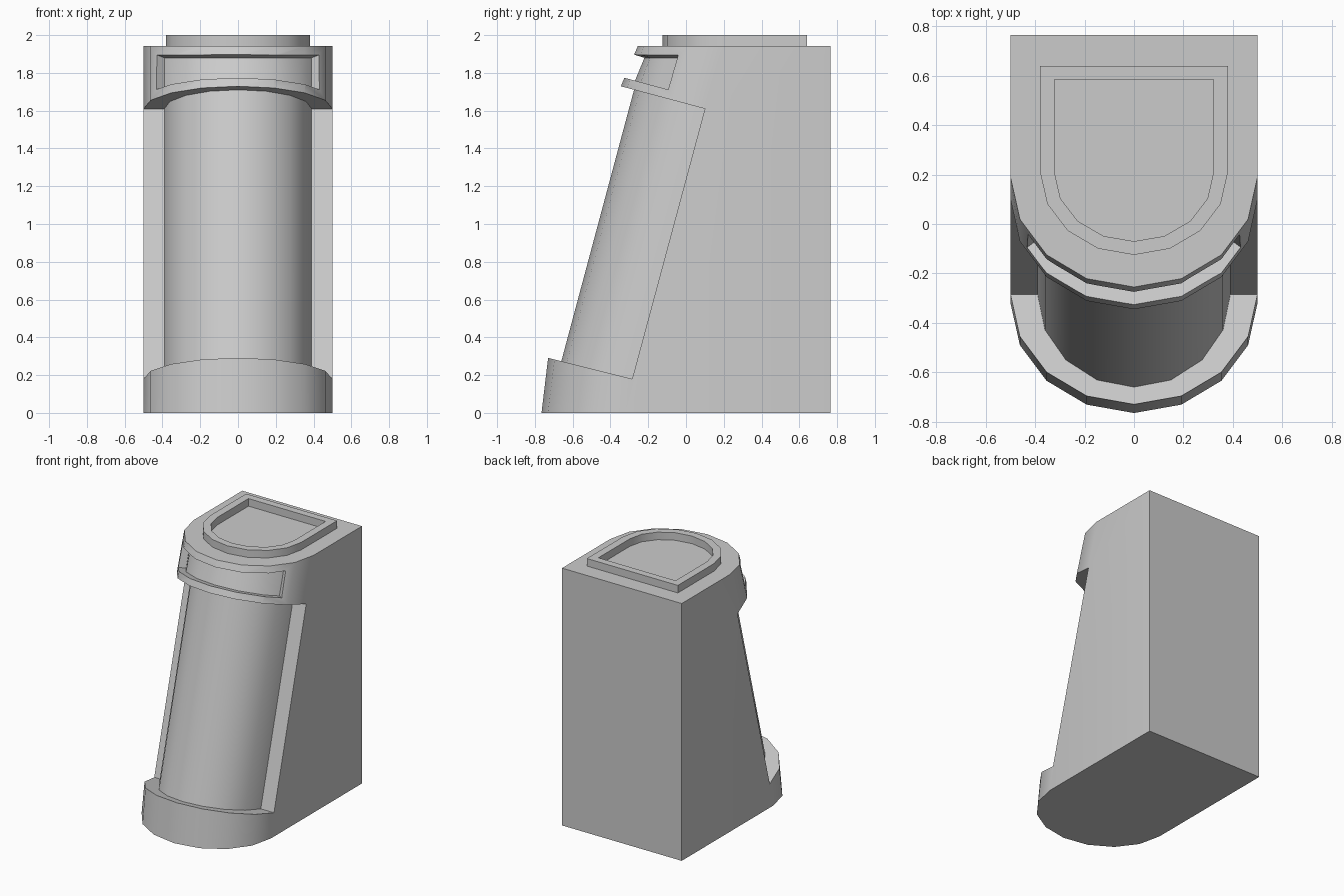
import bpy, bmesh
from math import sin, cos, pi

if "Cube" in bpy.data.objects:
    bpy.data.objects.remove(bpy.data.objects["Cube"])

BACK = 0.765


def arc(a, b, y0, z0, tilt=0.0):
    """Half-ellipse bowing to the front, on a plane that rises toward -y."""
    pts = []
    for i in range(9):
        t = pi * i / 8
        d = b * sin(t)
        pts.append((a * cos(t), y0 - d, z0 + d * tilt))
    return pts


def make(name, bm):
    bmesh.ops.recalc_face_normals(bm, faces=bm.faces)
    me = bpy.data.meshes.new(name)
    bm.to_mesh(me)
    bm.free()
    ob = bpy.data.objects.new(name, me)
    bpy.context.collection.objects.link(ob)
    return ob


def smooth(ob):
    bpy.ops.object.select_all(action='DESELECT')
    bpy.context.view_layer.objects.active = ob
    ob.select_set(True)
    bpy.ops.object.shade_smooth_by_angle(angle=pi / 6)


def skin(bm, r1, r2, closed=False):
    n = len(r1)
    for i in range(n if closed else n - 1):
        j = (i + 1) % n
        bm.faces.new((r1[i], r1[j], r2[j], r2[i]))


# Body: foot, leaning half column and overhanging cap
bm = bmesh.new()
sections = [
    arc(0.5, 0.445, -0.32, 0),
    arc(0.5, 0.445, -0.285, 0.18, 0.25),
    arc(0.39, 0.375, -0.285, 0.18, 0.25),
    arc(0.39, 0.375, 0.1, 1.61, 0.268),
    arc(0.5, 0.445, 0.1, 1.61, 0.268),
    arc(0.5, 0.445, 0.19, 1.943),
]
R = [[bm.verts.new(p) for p in s] for s in sections]
for lo, hi in zip(R, R[1:]):
    skin(bm, lo, hi)
low = [bm.verts.new((s * 0.5, BACK, 0)) for s in (1, -1)]
top = [bm.verts.new((s * 0.5, BACK, 1.943)) for s in (1, -1)]
for k, e in ((0, 0), (1, -1)):
    bm.faces.new((R[1][e], R[2][e], R[3][e], R[4][e]))
    bm.faces.new((R[0][e], R[1][e], R[4][e], R[5][e], top[k], low[k]))
bm.faces.new((low[0], low[1], top[1], top[0]))
bm.faces.new(R[0] + [low[1], low[0]])
bm.faces.new(R[5] + [top[1], top[0]])
body = make("body", bm)

# Slot cut around the front of the cap
inner = [(0.39, -0.063), (0.325, -0.155), (0.176, -0.24), (0, -0.27)]
outer = [(0.47, -0.123), (0.39, -0.23), (0.21, -0.335), (0, -0.37)]
inner += [(-x, y) for x, y in inner[-2::-1]]
outer += [(-x, y) for x, y in outer[-2::-1]]
bm = bmesh.new()
loops = []
for chain, z_top in ((inner, 1.88), (outer, 1.91)):
    loops.append([bm.verts.new((x, y, 1.686 - 0.27 * y)) for x, y in chain])
    loops.append([bm.verts.new((x, y + 0.05, z_top)) for x, y in chain])
ib, it, ob_, ot = loops
for a, b in ((ib, it), (it, ot), (ot, ob_), (ob_, ib)):
    skin(bm, a, b)
for e in (0, -1):
    bm.faces.new((ib[e], it[e], ot[e], ob_[e]))
cutter = make("slot_cutter", bm)
cutter.hide_render = True

mod = body.modifiers.new("slot", 'BOOLEAN')
mod.operation = 'DIFFERENCE'
mod.solver = 'EXACT'
mod.object = cutter
bpy.context.view_layer.objects.active = body
bpy.ops.object.modifier_apply(modifier=mod.name)
bpy.data.objects.remove(cutter)
smooth(body)

# Raised rim on the top
bm = bmesh.new()
rim = []
for a, b, back in ((0.38, 0.335, 0.64), (0.322, 0.28, 0.585)):
    for z in (1.943, 2.0):
        pts = arc(a, b, 0.21, z) + [(-a, back, z), (a, back, z)]
        rim.append([bm.verts.new(p) for p in pts])
for i, j in ((0, 1), (1, 3), (3, 2), (2, 0)):
    skin(bm, rim[i], rim[j], closed=True)
smooth(make("top_rim", bm))
